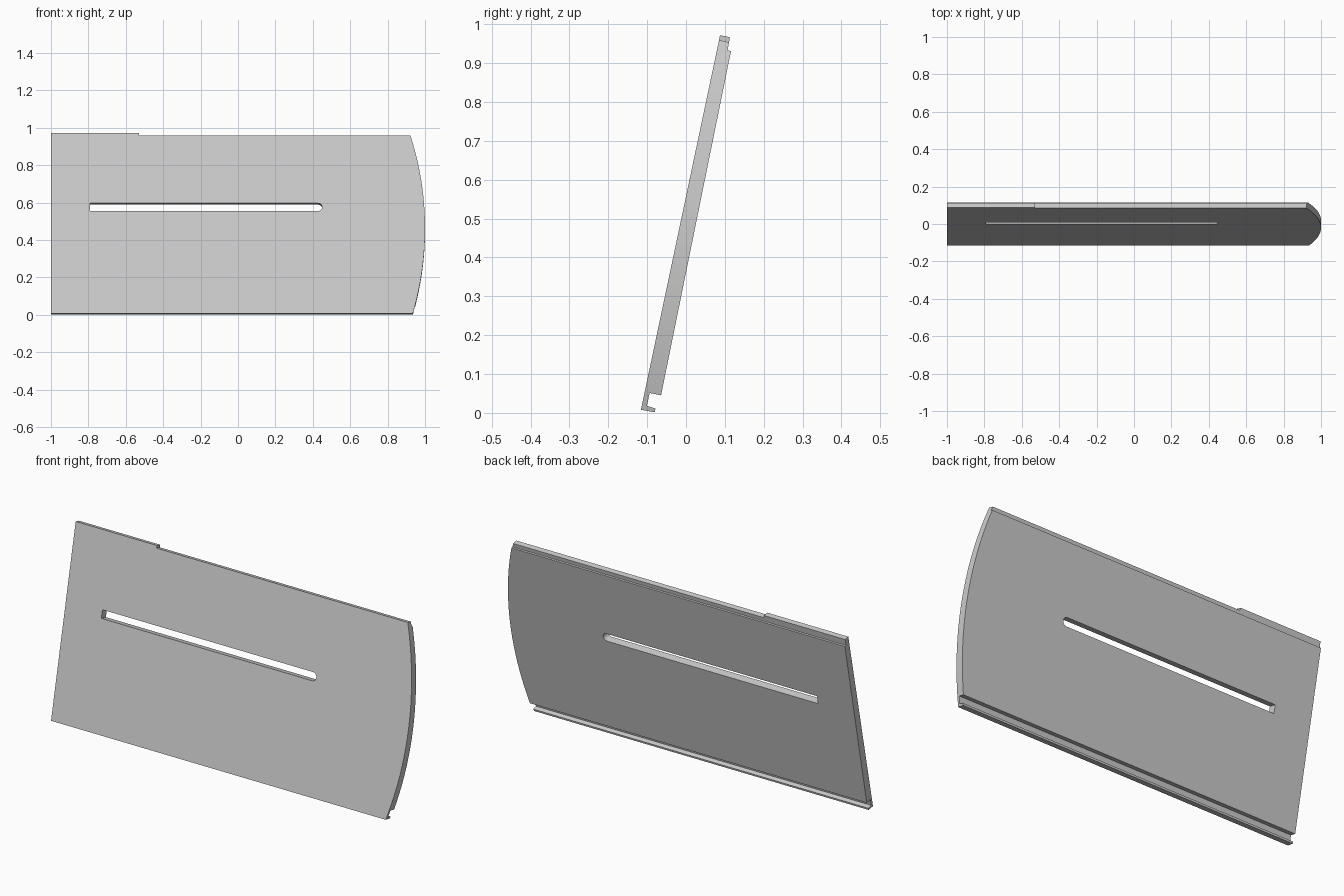
import bpy, bmesh, math
from mathutils import Vector

cube = bpy.data.objects.get("Cube")
if cube:
    bpy.data.objects.remove(cube, do_unlink=True)

grey = bpy.data.materials.new("plain_grey")
grey.use_nodes = True
grey.diffuse_color = (0.6, 0.6, 0.6, 1)
grey.node_tree.nodes["Principled BSDF"].inputs["Base Color"].default_value = (0.6, 0.6, 0.6, 1)


def prism(name, outline, sweep):
    """Extrude a flat outline of 3D points along the sweep vector."""
    bm = bmesh.new()
    face = bm.faces.new([bm.verts.new(p) for p in outline])
    grown = bmesh.ops.extrude_face_region(bm, geom=[face])
    moved = [g for g in grown["geom"] if isinstance(g, bmesh.types.BMVert)]
    bmesh.ops.translate(bm, verts=moved, vec=Vector(sweep))
    bmesh.ops.recalc_face_normals(bm, faces=bm.faces)
    mesh = bpy.data.meshes.new(name)
    bm.to_mesh(mesh)
    bm.free()
    mesh.materials.append(grey)
    obj = bpy.data.objects.new(name, mesh)
    bpy.context.collection.objects.link(obj)
    return obj


def across(points):
    """Outline in the plane of the panel, ready to cut through its thickness."""
    return [(x, -0.1, z) for x, z in points]


# Panel cross-section (depth, height): lower grooved lip, tapered back, top rebate
section = [(0, 0), (0.036, 0.001), (0.036, 0.011), (0.013, 0.013), (0.013, 0.047),
           (0.043, 0.047), (0.036, 0.951), (0.027, 0.951), (0.026, 0.985), (0, 0.985)]
panel = prism("panel", [(-1, y, z) for y, z in section], (2.1, 0, 0))

# Bowed right end: everything outside a shallow arc is removed
radius, middle = 1.69, 0.465
arc = []
for i in range(25):
    z = -0.05 + 1.1 * i / 24
    arc.append((1 - radius + math.sqrt(radius ** 2 - (z - middle) ** 2), z))
end_cutter = prism("end_cutter", across(arc + [(1.3, 1.05), (1.3, -0.05)]), (0, 0.3, 0))

# Long slot, square on the right hand end and round on the left
low, high = 0.559, 0.602
r, mid = (high - low) / 2, (high + low) / 2
slot = [(-0.79, high), (-0.79, low)]
for i in range(13):
    a = -math.pi / 2 + math.pi * i / 12
    slot.append((0.45 - r + r * math.cos(a), mid + r * math.sin(a)))
slot_cutter = prism("slot_cutter", across(slot), (0, 0.3, 0))

# Lowered top edge beside the raised tab
step_cutter = prism("step_cutter", across([(-0.53, 0.972), (1.2, 0.972), (1.2, 1.1), (-0.53, 1.1)]),
                    (0, 0.3, 0))

cutters = [end_cutter, slot_cutter, step_cutter]
for cutter in cutters:
    mod = panel.modifiers.new(cutter.name, "BOOLEAN")
    mod.operation = "DIFFERENCE"
    mod.solver = "EXACT"
    mod.object = cutter

# Bake the cuts and drop the helpers
bpy.context.view_layer.update()
evaluated = panel.evaluated_get(bpy.context.evaluated_depsgraph_get())
baked = bpy.data.meshes.new_from_object(evaluated)
panel.modifiers.clear()
panel.data = baked
for cutter in cutters:
    bpy.data.objects.remove(cutter, do_unlink=True)

# Lean the panel back
panel.rotation_euler.x = math.radians(-11.93)
panel.location = (0, -0.116, 0.008)

bpy.context.view_layer.objects.active = panel
panel.select_set(True)
bpy.ops.object.shade_smooth_by_angle(angle=math.radians(20))
